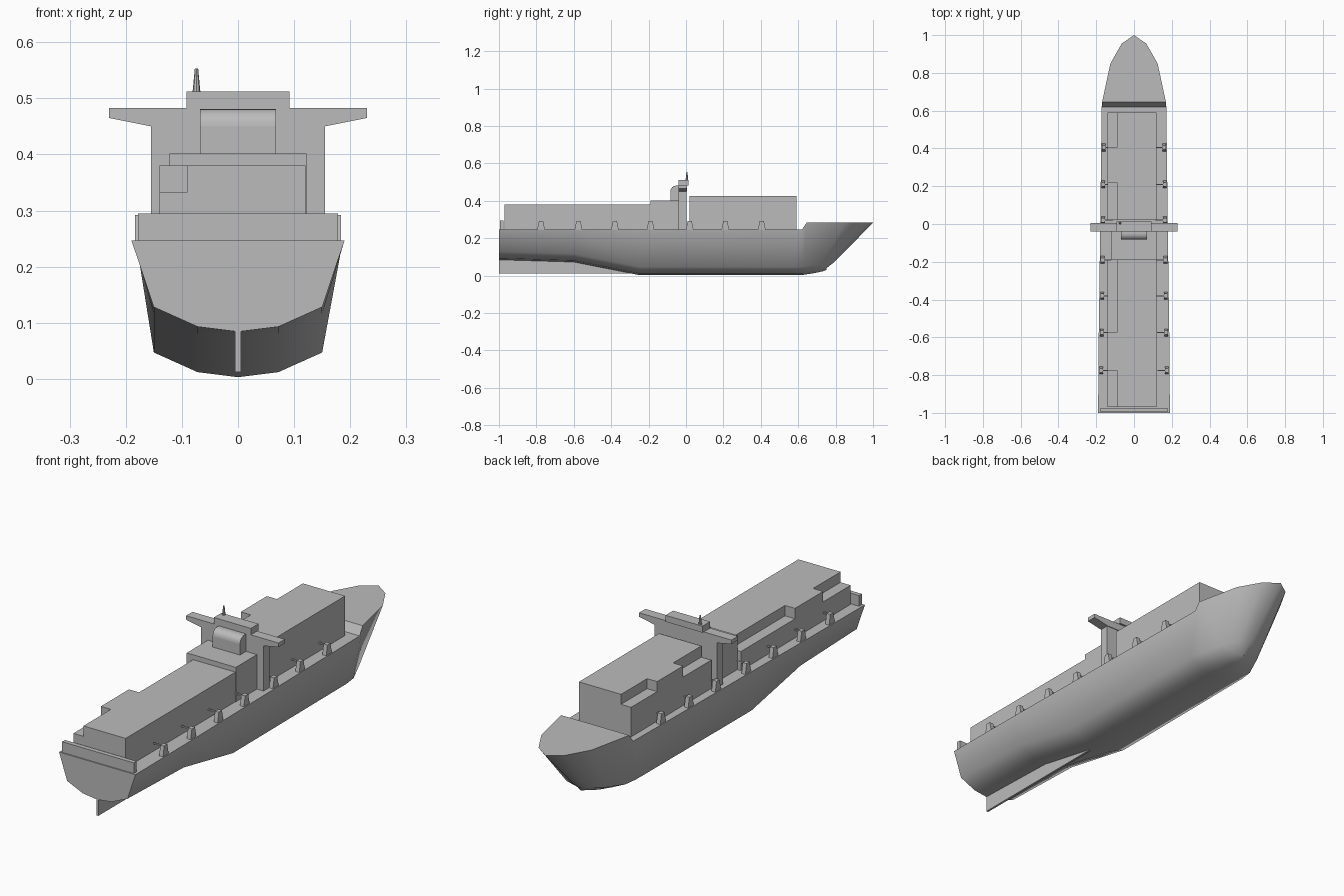
import bpy, bmesh, math
from mathutils import Vector

cube = bpy.data.objects.get("Cube")
if cube:
    bpy.data.objects.remove(cube, do_unlink=True)

grey = bpy.data.materials.new("plain_grey")
grey.use_nodes = True
grey.diffuse_color = (0.5, 0.5, 0.5, 1)
grey.node_tree.nodes["Principled BSDF"].inputs["Base Color"].default_value = grey.diffuse_color


def finish(name, bm):
    """Turn a bmesh into a grey object."""
    bmesh.ops.recalc_face_normals(bm, faces=bm.faces)
    mesh = bpy.data.meshes.new(name)
    bm.to_mesh(mesh)
    bm.free()
    mesh.materials.append(grey)
    obj = bpy.data.objects.new(name, mesh)
    bpy.context.collection.objects.link(obj)
    return obj


def prism(name, outline, axis, low, high):
    """Extrude an outline: (y, z) points along x, or (x, z) points along y."""
    bm = bmesh.new()
    place = (lambda a, b: (low, a, b)) if axis == "x" else (lambda a, b: (a, low, b))
    face = bm.faces.new([bm.verts.new(place(a, b)) for a, b in outline])
    moved = bmesh.ops.extrude_face_region(bm, geom=[face])["geom"]
    shift = Vector((high - low, 0, 0)) if axis == "x" else Vector((0, high - low, 0))
    bmesh.ops.translate(bm, vec=shift, verts=[v for v in moved if isinstance(v, bmesh.types.BMVert)])
    return finish(name, bm)


def block(name, x, y, z):
    """Plain box from three (low, high) ranges."""
    (a, b), (c, d) = y, z
    return prism(name, [(a, c), (b, c), (b, d), (a, d)], "x", *x)


# Hull: lofted stations (deck y, half width, deck z, keel y, bilge half width, keel z)
DECK = 0.247
FORE = 0.283
stations = [
    (-1, .19, DECK, -1, .15, .084),
    (-.6, .187, DECK, -.6, .15, .072),
    (-.25, .182, DECK, -.25, .15, .003),
    (.62, .171, DECK, .55, .146, .003),
    (.645, .169, FORE, .62, .138, .003),
    (.85, .125, FORE, .69, .1, .014),
    (.955, .065, FORE, .735, .052, .024),
    (1, 0, FORE, .75, 0, .03),
]
bm = bmesh.new()
rings = []
for deck_y, width, deck_z, keel_y, bilge, keel in stations:
    bilge_y = keel_y + .18 * (deck_y - keel_y)
    half = [(width, deck_y, deck_z), (bilge, bilge_y, keel + .044), (bilge * .48, keel_y, keel + .009)]
    ring = half + [(0, keel_y, keel)] + [(-x, y, z) for x, y, z in reversed(half)]
    rings.append([bm.verts.new(p) for p in ring])
for a, b in zip(rings, rings[1:]):
    for i in range(len(a)):
        j = (i + 1) % len(a)
        bm.faces.new((a[i], a[j], b[j], b[i]))
bm.faces.new(rings[0])
bmesh.ops.remove_doubles(bm, verts=bm.verts, dist=.0005)
hull = finish("hull", bm)
bpy.ops.object.select_all(action="DESELECT")
hull.select_set(True)
bpy.context.view_layer.objects.active = hull
bpy.ops.object.shade_smooth_by_angle(angle=math.radians(60))
for poly in hull.data.polygons:
    if poly.normal.z > .3 or poly.normal.y < -.9:
        poly.use_smooth = False

# Skeg under the stern and the plate across its deck
prism("skeg", [(-1, .012), (-.25, .012), (-.25, .03), (-.6, .078), (-1, .09)], "x", -.005, .005)
block("stern_bulwark", (-.178, .178), (-.995, -.975), (DECK, .295))

# Cargo stacks, with a stepped row along the right side
block("aft_cargo", (-.09, .12), (-.97, -.19), (DECK, .38))
prism("aft_cargo_steps", [(-.97, DECK), (-.19, DECK), (-.19, .333), (-.575, .333),
                          (-.575, .38), (-.775, .38), (-.775, .333), (-.97, .333)], "x", -.14, -.09)
block("fore_cargo", (-.09, .12), (.02, .59), (DECK, .425))
prism("fore_cargo_steps", [(.02, DECK), (.59, DECK), (.59, .38), (.405, .38),
                           (.405, .425), (.22, .425), (.22, .375), (.02, .375)], "x", -.14, -.09)

# Superstructure
block("accommodation", (-.122, .122), (-.19, -.035), (DECK, .402))
block("bridge_tower", (-.155, .155), (-.04, .002), (DECK, .45))
prism("bridge_wings", [(-.23, .483), (-.23, .465), (-.155, .45), (.155, .45),
                       (.23, .465), (.23, .483)], "y", -.04, .005)
block("bridge_roof", (-.092, .092), (-.04, .014), (.483, .512))

# Wheelhouse front with a rounded upper edge
radius = .03
arc = [math.radians(90 + 15 * i) for i in range(7)]
curve = [(-.053 + radius * math.cos(t), .451 + radius * math.sin(t)) for t in arc]
wheelhouse = prism("wheelhouse", [(-.035, .402), (-.035, .481)] + curve + [(-.083, .402)], "x", -.068, .068)
for poly in wheelhouse.data.polygons:
    poly.use_smooth = abs(poly.normal.x) < .5 and poly.normal.y < -.05 and poly.normal.z > .05

# Tapered mast
bm = bmesh.new()
bmesh.ops.create_cone(bm, cap_ends=True, segments=8, radius1=.007, radius2=.003, depth=.042)
bmesh.ops.translate(bm, vec=(-.074, .005, .532), verts=bm.verts)
finish("mast", bm)

# Deck posts with short arms, in pairs along both sides
for row, y in enumerate((-.775, -.575, -.38, -.19, .02, .21, .405)):
    centre = .164 - .012 * y
    for side, word in ((1, "left"), (-1, "right")):
        x = sorted((side * (centre - .009), side * (centre + .01)))
        prism(f"{word}_deck_post_{row}", [(y - .02, DECK), (y + .02, DECK), (y + .011, .292), (y - .011, .292)], "x", *x)
        arm = sorted((side * (centre - .05), side * centre))
        block(f"{word}_post_arm_{row}", arm, (y - .003, y + .003), (.282, .288))
